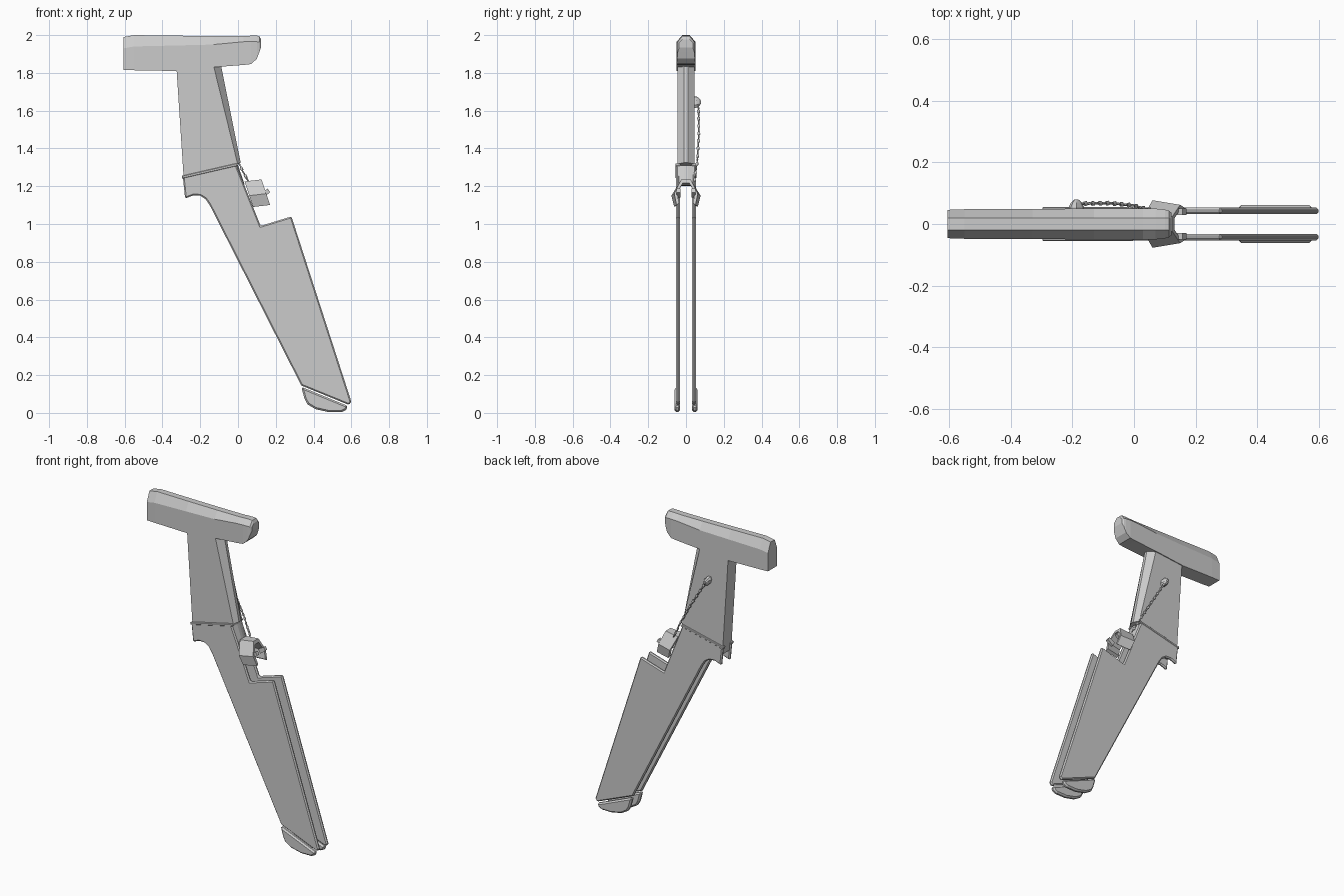
import bpy, bmesh, math
from mathutils import Vector

cube = bpy.data.objects.get("Cube")
if cube:
    bpy.data.objects.remove(cube, do_unlink=True)

metal = bpy.data.materials.new("light_grey")
metal.use_nodes = True
grey = (0.6, 0.6, 0.6, 1)
metal.diffuse_color = grey
metal.node_tree.nodes["Principled BSDF"].inputs["Base Color"].default_value = grey


def finish(name, bm, mirror=False, bevel=0):
    bmesh.ops.recalc_face_normals(bm, faces=bm.faces)
    mesh = bpy.data.meshes.new(name)
    bm.to_mesh(mesh)
    bm.free()
    mesh.materials.append(metal)
    obj = bpy.data.objects.new(name, mesh)
    bpy.context.collection.objects.link(obj)
    if mirror:
        m = obj.modifiers.new("mirror", 'MIRROR')
        m.use_axis = (False, True, False)
        m.use_mirror_merge = False
    if bevel:
        b = obj.modifiers.new("bevel", 'BEVEL')
        b.width = bevel
        b.segments = 1
        b.limit_method = 'ANGLE'
        b.angle_limit = math.radians(60)
    return obj


def loft(name, rings, mirror=False, bevel=0):
    """Join rings of equal point count and cap both ends."""
    bm = bmesh.new()
    rows = [[bm.verts.new(p) for p in ring] for ring in rings]
    n = len(rows[0])
    for a, b in zip(rows, rows[1:]):
        for i in range(n):
            j = (i + 1) % n
            bm.faces.new((a[i], a[j], b[j], b[i]))
    bm.faces.new(rows[0])
    bm.faces.new(rows[-1])
    return finish(name, bm, mirror, bevel)


def plate(name, outline, inner, outer, bevel):
    return loft(name, [[(x, y, z) for x, z in outline] for y in (inner, outer)], True, bevel)


# Crossbar head: ridged section with a rounded-down nose
# Stations: x, top, shoulder, bottom, half width, ridge half width
stations = [(-.605, 1.99, 1.93, 1.815, .046, .02), (-.55, 2, 1.94, 1.814, .048, .02),
            (-.33, 1.997, 1.945, 1.81, .049, .02), (-.13, 1.995, 1.95, 1.83, .05, .02),
            (.03, 1.995, 1.965, 1.842, .05, .02), (.07, 1.997, 1.966, 1.847, .05, .02),
            (.1, 1.997, 1.965, 1.875, .047, .02), (.113, 1.995, 1.963, 1.91, .044, .02),
            (.122, 1.978, 1.96, 1.935, .036, .018)]
loft("crossbar_head", [[(x, r, t), (x, w, s), (x, w, b), (x, -w, b), (x, -w, s), (x, -r, t)]
                       for x, t, s, b, w, r in stations])

# Handle with a wedge-shaped front edge
def handle_ring(back, flat, nose, w=.044):
    sides = [(back, w), (flat, w), (nose, .01), (nose, -.01), (flat, -w), (back, -w)]
    return [(p[0], y, p[1]) for p, y in sides]

loft("handle", [handle_ring((-.326, 1.83), (-.13, 1.84), (-.09, 1.84)),
                handle_ring((-.288, 1.25), (-.002, 1.318), (.014, 1.325))])
loft("handle_root", [handle_ring((-.286, 1.27), (-.008, 1.31), (0, 1.31), .04),
                     handle_ring((-.28, 1.2), (.03, 1.21), (.035, 1.21), .04)])

# Pair of long side plates
plate("side_plate", [(-.292, 1.25), (-.01, 1.315), (.12, .99), (.283, 1.04), (.6, .06),
                     (.588, .042), (.335, .145), (-.15, 1.1), (-.172, 1.132),
                     (-.2, 1.15), (-.235, 1.152), (-.28, 1.135)], .032, .053, .007)

# Raised collar rim along the plate tops
plate("collar_rim", [(-.298, 1.255), (-.006, 1.322), (0, 1.308), (-.296, 1.24)], .03, .055, .003)

# Rounded plate tips
plate("plate_tip", [(.335, .138), (.583, .036), (.572, .016), (.55, .005), (.48, .004),
                    (.41, .02), (.368, .045), (.352, .075)], .032, .061, .009)

# Hooded guard: open arch swept forward and narrowing slightly
def guard_ring(x, z, squeeze):
    outer = [(.03, 0), (.075, -.075), (.06, -.135)]
    inner = [(.044, -.125), (.056, -.075), (.022, -.02)]
    half = outer + inner
    loop = half[:3] + half[3:]
    other = [(-y, h) for y, h in reversed(loop)]
    return [(x - h * .33, y * squeeze, z + h) for y, h in loop + other]

loft("guard_hood", [guard_ring(.035, 1.225, 1.03), guard_ring(.125, 1.236, .83)])
plate("guard_lug", [(.12, 1.165), (.158, 1.187), (.17, 1.168), (.135, 1.14)], .03, .05, 0)

# Chain stud on the back of the handle
stud_rings = []
for y, r in [(.04, .034), (.056, .034), (.07, .024), (.079, .01)]:
    ring = []
    for k in range(8):
        a = math.tau * k / 8
        u, v = r * math.cos(a), r * .6 * math.sin(a)
        ring.append((-.187 + .5 * u + .87 * v, y, 1.645 - .87 * u + .5 * v))
    stud_rings.append(ring)
loft("chain_stud", stud_rings)

# Twisted chain: flattened links turned alternately along a path
path = [Vector(p) for p in [(-.175, .066, 1.625), (-.08, .068, 1.47),
                            (.0, .06, 1.33), (.025, .052, 1.28), (.055, .045, 1.225)]]
bm = bmesh.new()
count = 0
for a, b in zip(path, path[1:]):
    steps = max(2, round((b - a).length / .024))
    turn = (b - a).to_track_quat('Z', 'Y').to_matrix().to_4x4()
    for i in range(steps):
        made = bmesh.ops.create_icosphere(bm, subdivisions=1, radius=1)["verts"]
        size = (.009, .005, .016) if count % 2 else (.005, .009, .016)
        for v in made:
            local = Vector(c * s for c, s in zip(v.co, size))
            v.co = turn @ local + a.lerp(b, (i + .5) / steps)
        count += 1
finish("chain", bm)
